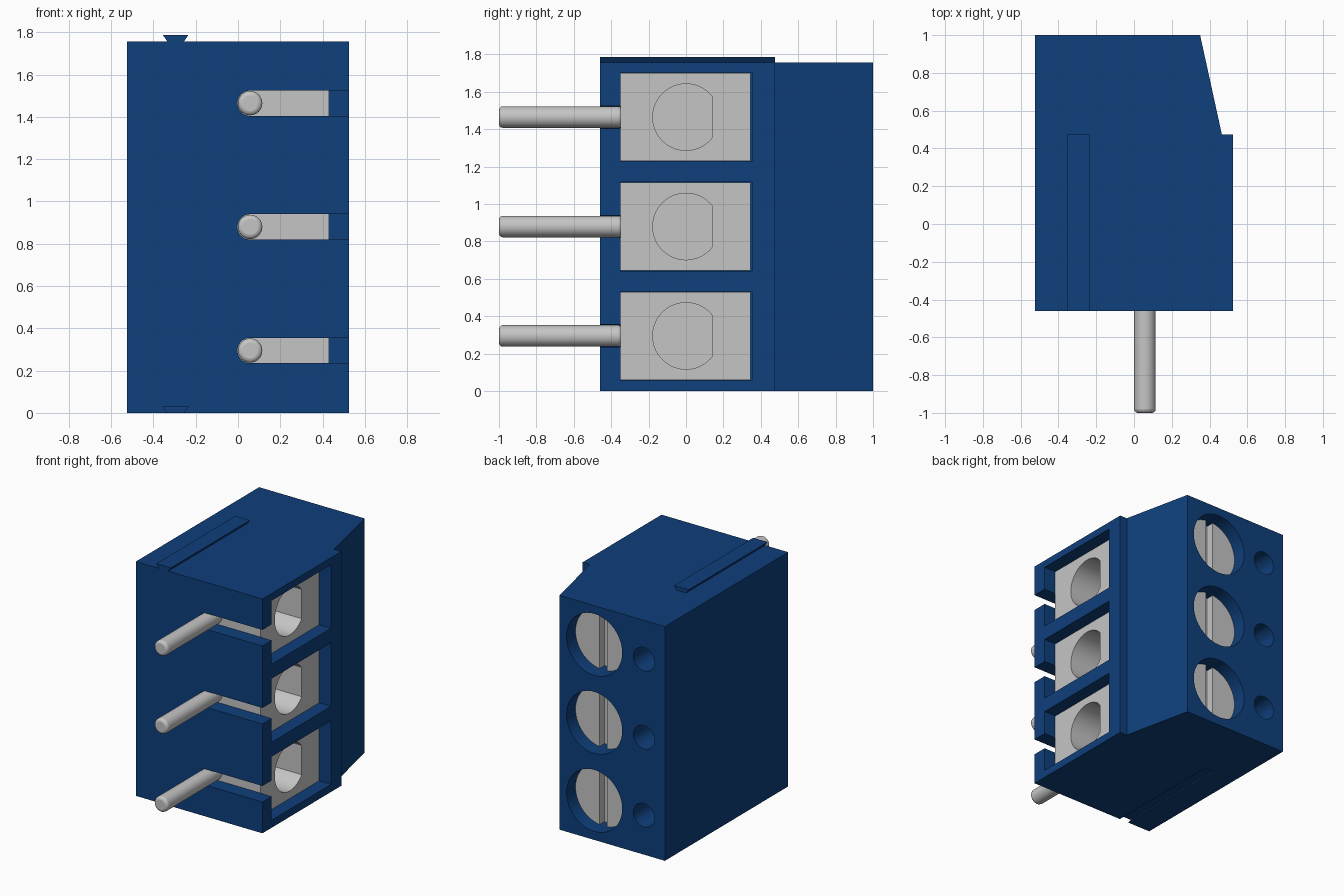
import bpy, bmesh, math
from mathutils import Vector

if "Cube" in bpy.data.objects:
    bpy.data.objects.remove(bpy.data.objects["Cube"], do_unlink=True)


def material(name, rgb, rough):
    m = bpy.data.materials.new(name)
    m.use_nodes = True
    m.diffuse_color = (*rgb, 1)
    node = m.node_tree.nodes["Principled BSDF"]
    node.inputs["Base Color"].default_value = (*rgb, 1)
    node.inputs["Roughness"].default_value = rough
    return m


BLUE = material("blue plastic", (0.0045, 0.050, 0.200), 0.5)
GREY = material("light grey metal", (0.56, 0.56, 0.56), 0.5)


def rect(a0, b0, a1, b1):
    return [(a0, b0), (a1, b0), (a1, b1), (a0, b1)]


def arc(a, b, r, start=0.0, end=2 * math.pi, n=48):
    full = abs(end - start - 2 * math.pi) < 1e-6
    return [(a + r * math.cos(start + (end - start) * i / n),
             b + r * math.sin(start + (end - start) * i / n))
            for i in range(n if full else n + 1)]


def prism(name, outlines, axis, lo, hi, mat=None):
    """Extrude one or more closed outlines along an axis."""
    bm = bmesh.new()
    place = {"x": lambda a, b, t: (t, a, b),
             "y": lambda a, b, t: (a, t, b),
             "z": lambda a, b, t: (a, b, t)}[axis]
    for pts in outlines:
        low = [bm.verts.new(place(a, b, lo)) for a, b in pts]
        high = [bm.verts.new(place(a, b, hi)) for a, b in pts]
        bm.faces.new(low)
        bm.faces.new(high)
        for i in range(len(pts)):
            j = (i + 1) % len(pts)
            bm.faces.new((low[i], low[j], high[j], high[i]))
    bmesh.ops.recalc_face_normals(bm, faces=bm.faces)
    mesh = bpy.data.meshes.new(name)
    bm.to_mesh(mesh)
    bm.free()
    ob = bpy.data.objects.new(name, mesh)
    bpy.context.collection.objects.link(ob)
    if mat:
        mesh.materials.append(mat)
    return ob


def activate(ob):
    bpy.ops.object.select_all(action="DESELECT")
    ob.select_set(True)
    bpy.context.view_layer.objects.active = ob


def cut(ob, cutter):
    mod = ob.modifiers.new("cut", "BOOLEAN")
    mod.operation = "DIFFERENCE"
    mod.solver = "EXACT"
    mod.object = cutter
    activate(ob)
    bpy.ops.object.modifier_apply(modifier=mod.name)
    bpy.data.objects.remove(cutter, do_unlink=True)


def finish(ob, mat):
    ob.data.materials.clear()
    ob.data.materials.append(mat)
    for p in ob.data.polygons:
        p.material_index = 0
    activate(ob)
    bpy.ops.object.shade_smooth_by_angle(angle=math.radians(30))


POLES = [0.295, 0.88, 1.465]
TOP = 1.757
PIN_X, PIN_R = 0.0575, 0.0575
SCREW_X, SCREW_R = 0.06, 0.231

# Housing: stepped and tapered plan, extruded upwards
housing = prism("housing", [[(-0.525, -0.46), (0.525, -0.46), (0.525, 0.475),
                             (0.465, 0.475), (0.35, 1.0), (-0.525, 1.0)]], "z", 0, TOP)

# Side pockets for the wire clamps
cut(housing, prism("pocket_cutter", [rect(-0.35, c - 0.238, 0.352, c + 0.238) for c in POLES],
                   "x", -0.315, 0.6))
# Round-ended pin slots through the front wall
cut(housing, prism("slot_cutter",
                   [arc(PIN_X, c, 0.06, math.pi / 2, 1.5 * math.pi, 20)
                    + [(0.6, c - 0.06), (0.6, c + 0.06)] for c in POLES],
                   "y", -0.55, -0.34))
# Screw wells and small test holes in the back
cut(housing, prism("well_cutter", [arc(SCREW_X, c, SCREW_R) for c in POLES], "y", 0.75, 1.1))
cut(housing, prism("test_hole_cutter", [arc(-0.352, c, 0.088, n=32) for c in POLES],
                   "y", 0.5, 1.1))
# Dovetail groove underneath
cut(housing, prism("groove_cutter", [[(-0.332, -0.002), (-0.258, -0.002),
                                      (-0.235, 0.03), (-0.355, 0.03)]], "y", -0.6, 0.475))
finish(housing, BLUE)

# Dovetail rib on top
prism("dovetail_rib", [[(-0.333, TOP - 0.002), (-0.257, TOP - 0.002),
                        (-0.235, 1.787), (-0.355, 1.787)]], "y", -0.46, 0.475, BLUE)

flat = math.acos(0.14 / 0.178)
for i, c in enumerate(POLES, 1):
    # Wire clamp block with a flat-sided wire hole
    clamp = prism(f"wire_clamp_{i}", [rect(-0.31, c - 0.235, 0.43, c + 0.235)], "x", 0, 1)
    for v in clamp.data.vertices:
        y, z = v.co.y, v.co.z
        v.co = Vector((-0.31 if v.co.x < 0.5 else 0.43, -0.35 if y < 0 else 0.345,
                       c - 0.235 if z < c else c + 0.235))
    cut(clamp, prism("wire_hole_cutter", [arc(0, c, 0.178, flat, 2 * math.pi - flat)],
                     "x", -0.25, 0.6))
    finish(clamp, GREY)

    # Slotted screw head
    screw = prism(f"screw_{i}", [arc(SCREW_X, c, SCREW_R - 0.001)], "y", 0.755, 0.895)
    cut(screw, prism("screw_slot_cutter",
                     [rect(SCREW_X - 0.03, c - 0.3, SCREW_X + 0.03, c + 0.3)], "y", 0.835, 1.0))
    finish(screw, GREY)

    # Solder pin with a rounded tip
    pin = prism(f"pin_{i}", [arc(PIN_X, c, PIN_R, n=32)], "y", -1.0, -0.34)
    bev = pin.modifiers.new("round_tip", "BEVEL")
    bev.width, bev.segments = 0.02, 3
    bev.limit_method, bev.angle_limit = "ANGLE", math.radians(60)
    finish(pin, GREY)
